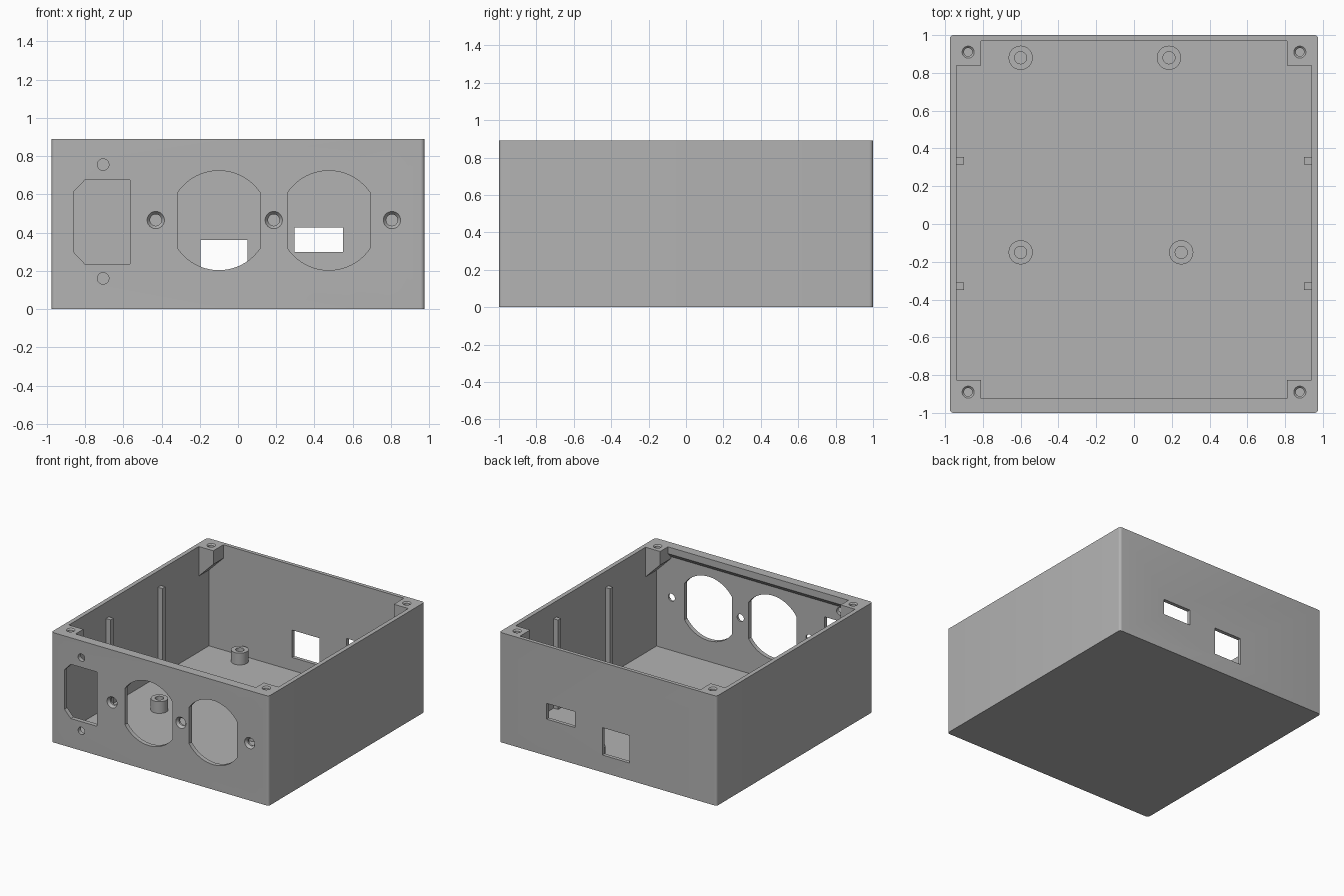
import bpy, bmesh
from math import sin, cos, tau, sqrt, radians, atan2, pi

cube = bpy.data.objects.get("Cube")
if cube:
    bpy.data.objects.remove(cube, do_unlink=True)

W, D, H, T = 0.975, 1.0, 0.89, 0.035   # half width, half depth, height, wall

grey = bpy.data.materials.new("light grey plastic")
grey.use_nodes = True
colour = (0.45, 0.45, 0.45, 1)
grey.diffuse_color = colour
grey.node_tree.nodes["Principled BSDF"].inputs["Base Color"].default_value = colour


def prism(name, pts, axis, a, b, pts2=None):
    """Closed solid from an outline at a to an outline at b along an axis."""
    place = {"X": lambda p, t: (t, p[0], p[1]),
             "Y": lambda p, t: (p[0], t, p[1]),
             "Z": lambda p, t: (p[0], p[1], t)}[axis]
    bm = bmesh.new()
    lo = [bm.verts.new(place(p, a)) for p in pts]
    hi = [bm.verts.new(place(p, b)) for p in (pts2 or pts)]
    bm.faces.new(lo)
    bm.faces.new(hi)
    n = len(pts)
    for i in range(n):
        j = (i + 1) % n
        bm.faces.new((lo[i], lo[j], hi[j], hi[i]))
    bmesh.ops.recalc_face_normals(bm, faces=bm.faces)
    mesh = bpy.data.meshes.new(name)
    bm.to_mesh(mesh)
    bm.free()
    mesh.materials.append(grey)
    ob = bpy.data.objects.new(name, mesh)
    bpy.context.collection.objects.link(ob)
    return ob


def rect(x0, x1, y0, y1):
    return [(x0, y0), (x1, y0), (x1, y1), (x0, y1)]


def circle(x, y, r, n=32):
    return [(x + r * cos(tau * i / n), y + r * sin(tau * i / n)) for i in range(n)]


def flatted_circle(x, y, r, half):
    """Circle with its left and right sides cut straight."""
    a = atan2(sqrt(r * r - half * half), half)
    arc = [a + (pi - 2 * a) * i / 20 for i in range(21)]
    top = [(x + r * cos(t), y + r * sin(t)) for t in arc]
    return top + [(2 * x - px, 2 * y - py) for px, py in top]


def combine(part, operation):
    """Boolean a part into the case and discard it."""
    mod = case.modifiers.new("bool", "BOOLEAN")
    mod.object, mod.operation, mod.solver = part, operation, "EXACT"
    bpy.context.view_layer.objects.active = case
    bpy.ops.object.modifier_apply(modifier=mod.name)
    bpy.data.objects.remove(part, do_unlink=True)


def add(*args):
    combine(prism(*args), "UNION")


def cut(*args):
    combine(prism(*args), "DIFFERENCE")


# Outer case with rounded upright corners
R = 0.02
outline = []
for k, (sx, sy) in enumerate(((1, 1), (-1, 1), (-1, -1), (1, -1))):
    for i in range(7):
        t = (k + i / 6) * pi / 2
        outline.append((sx * (W - R) + R * cos(t), sy * (D - R) + R * sin(t)))
case = prism("case", outline, "Z", 0, H)
cut("cavity", rect(-W + T, W - T, -D + T, D - 0.03), "Z", T, 1)

# Thick lip along the front rim, chamfered underneath
add("front_lip", [(-0.98, H), (-0.925, H), (-0.925, 0.835), (-0.965, 0.795),
                  (-0.98, 0.795)], "X", -0.95, 0.95)

# Corner screw posts with sloping undersides
for s in (-1, 1):
    profile = [(s * x, z) for x, z in
               ((0.96, H), (0.81, H), (0.81, 0.78), (0.94, 0.65), (0.96, 0.65))]
    add("back_post", profile, "Y", 0.84, 0.985)
    add("front_post", profile, "Y", -0.985, -0.825)
    for y in (0.91, -0.89):
        x = s * 0.878
        cut("post_hole", circle(x, y, 0.022), "Z", 0.76, 1)
        cut("post_countersink", circle(x, y, 0.022), "Z", H - 0.01, H + 0.001,
            circle(x, y, 0.033))

    # Upright ribs on the side walls
    for y in (-0.33, 0.335):
        add("side_rib", rect(*sorted((s * 0.9, s * 0.95)), y - 0.019, y + 0.019),
            "Z", 0.02, 0.76)

# Board standoffs on the floor
for x, y in ((-0.6, 0.88), (0.185, 0.88), (-0.6, -0.15), (0.25, -0.15)):
    add("standoff", circle(x, y, 0.064), "Z", 0.02, 0.13)
    cut("standoff_hole", circle(x, y, 0.032), "Z", T, 0.2)

# Front power inlet and its two screw holes
cut("inlet", [(-0.565, 0.235), (-0.565, 0.675), (-0.8, 0.675), (-0.857, 0.615),
              (-0.857, 0.295), (-0.8, 0.235)], "Y", -1.1, -0.9)
for z in (0.16, 0.755):
    cut("inlet_screw", circle(-0.705, z, 0.03), "Y", -1.1, -0.9)

# Front socket openings and countersunk screw holes
for x in (-0.1, 0.475):
    cut("socket", flatted_circle(x, 0.463, 0.26, 0.214), "Y", -1.1, -0.9)
for x in (-0.43, 0.187, 0.805):
    cut("socket_screw", circle(x, 0.465, 0.03), "Y", -1.1, -0.9)
    cut("screw_countersink", circle(x, 0.465, 0.046), "Y", -1.001, -0.98,
        circle(x, 0.465, 0.03))

# Back port windows
cut("square_port", rect(-0.195, 0.05, 0.14, 0.362), "Y", 0.9, 1.1)
cut("wide_port", rect(0.295, 0.55, 0.297, 0.425), "Y", 0.9, 1.1)

# Smooth the curved walls and keep the edges sharp
bpy.ops.object.select_all(action="DESELECT")
case.select_set(True)
bpy.context.view_layer.objects.active = case
bpy.ops.object.shade_smooth_by_angle(angle=radians(30))
